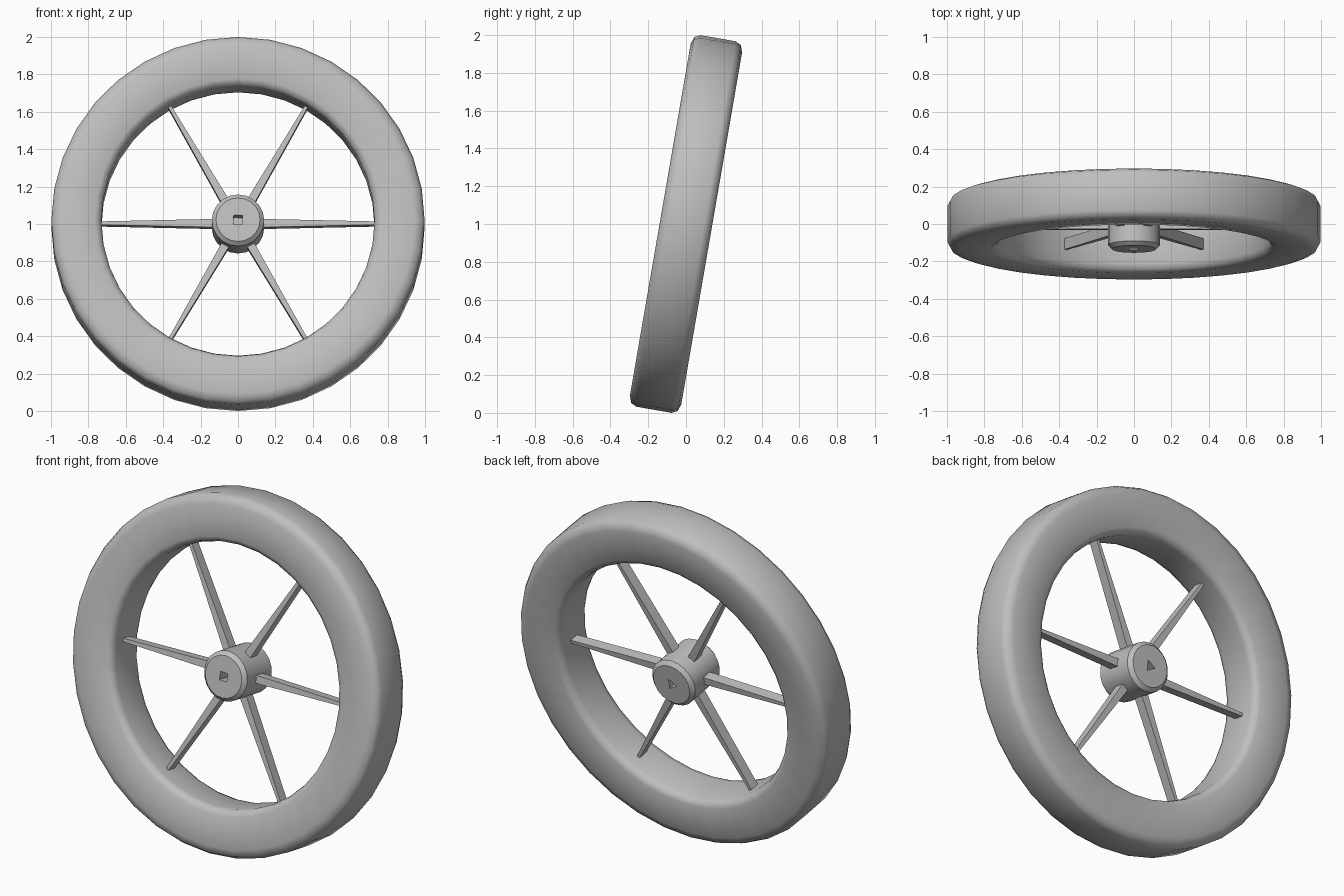
import bpy
import bmesh
from math import cos, sin, pi, radians
from mathutils import Matrix

if "Cube" in bpy.data.objects:
    bpy.data.objects.remove(bpy.data.objects["Cube"])

# The whole wheel leans back about the x axis
LEAN = Matrix.Translation((0, 0, 1)) @ Matrix.Rotation(radians(-9.8), 4, 'X')

grey = bpy.data.materials.new("plain_grey")
grey.use_nodes = True
colour = (0.52, 0.52, 0.52, 1)
grey.diffuse_color = colour
grey.node_tree.nodes["Principled BSDF"].inputs["Base Color"].default_value = colour


def finish(name, bm, smooth=None):
    bmesh.ops.recalc_face_normals(bm, faces=bm.faces)
    mesh = bpy.data.meshes.new(name)
    bm.to_mesh(mesh)
    bm.free()
    mesh.materials.append(grey)
    obj = bpy.data.objects.new(name, mesh)
    bpy.context.collection.objects.link(obj)
    obj.matrix_world = LEAN
    if smooth:
        bpy.ops.object.select_all(action='DESELECT')
        obj.select_set(True)
        bpy.context.view_layer.objects.active = obj
        bpy.ops.object.shade_smooth_by_angle(angle=radians(smooth))
    return obj


def lathe(profile, segments, closed):
    """Turn (radius, y) points around the y axis."""
    bm = bmesh.new()
    rings = []
    for r, y in profile:
        angles = [2 * pi * i / segments for i in range(segments)]
        rings.append([bm.verts.new((r * cos(a), y, r * sin(a))) for a in angles])
    pairs = list(zip(rings, rings[1:]))
    if closed:
        pairs.append((rings[-1], rings[0]))
    else:
        bm.faces.new(rings[0])
        bm.faces.new(rings[-1])
    for a, b in pairs:
        for i in range(segments):
            j = (i + 1) % segments
            bm.faces.new((a[i], a[j], b[j], b[i]))
    return bm


def mirrored(half):
    return half + [(r, -y) for r, y in reversed(half)]


# Broad tyre with rounded shoulders
tyre = mirrored([(0.73, 0.09), (0.738, 0.118), (0.765, 0.135),
                 (0.945, 0.138), (0.983, 0.125), (0.998, 0.095)])
finish("tyre", lathe(tyre, 36, True), 50)

# Hub with softened ends
hub = finish("hub", lathe(mirrored([(0.118, 0.136), (0.14, 0.115)]), 20, False), 35)

# Axle sockets: square at the front, triangular at the back
for name, sides, y, turn in (("front_socket", 4, -0.136, 0.85), ("back_socket", 3, 0.136, -pi / 2)):
    bm = bmesh.new()
    bmesh.ops.create_cone(bm, cap_ends=True, segments=sides, radius1=0.034, radius2=0.034, depth=0.16)
    bmesh.ops.rotate(bm, verts=bm.verts, matrix=Matrix.Rotation(pi / 2, 3, 'X'))
    bmesh.ops.rotate(bm, verts=bm.verts, matrix=Matrix.Rotation(turn, 3, 'Y'))
    bmesh.ops.translate(bm, verts=bm.verts, vec=(0, y, 0))
    cutter = finish(name, bm)
    cutter.hide_render = True
    cut = hub.modifiers.new(name, 'BOOLEAN')
    cut.object = cutter
    cut.solver = 'EXACT'
    bpy.context.view_layer.objects.active = hub
    bpy.ops.object.modifier_apply(modifier=name)
    bpy.data.objects.remove(cutter)

# Six tapered spokes from hub to tyre
for n in range(6):
    bm = bmesh.new()
    bmesh.ops.create_cube(bm, size=1)
    for v in bm.verts:
        outer = v.co.x > 0
        v.co.x = 0.735 if outer else 0.12
        v.co.y *= 0.06
        v.co.z *= 0.018 if outer else 0.045
    bmesh.ops.rotate(bm, verts=bm.verts, matrix=Matrix.Rotation(n * pi / 3, 3, 'Y'))
    finish(f"spoke_{n + 1}", bm)
